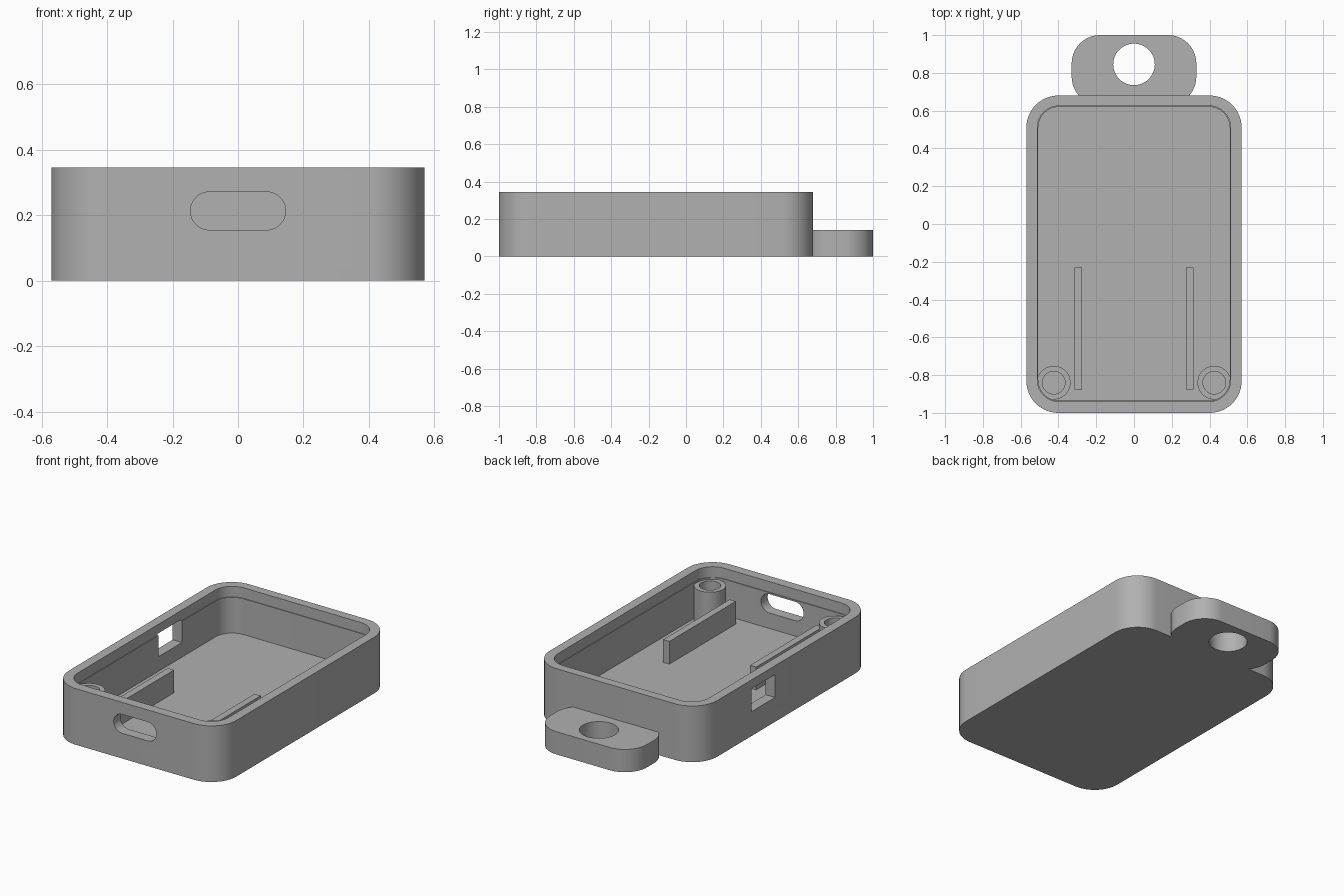
import bpy
import bmesh
from math import cos, sin, pi, radians
from mathutils import Matrix

default = bpy.data.objects.get("Cube")
if default:
    bpy.data.objects.remove(default, do_unlink=True)

grey = bpy.data.materials.new("plain grey")
grey.use_nodes = True
GREY = (0.44, 0.44, 0.44, 1)
grey.diffuse_color = GREY
grey.node_tree.nodes["Principled BSDF"].inputs["Base Color"].default_value = GREY


def rounded(x0, x1, y0, y1, r, n=14):
    """Outline of a rectangle with rounded corners."""
    corners = [(x1 - r, y1 - r), (x0 + r, y1 - r), (x0 + r, y0 + r), (x1 - r, y0 + r)]
    return [(cx + r * cos(pi / 2 * (q + i / n)), cy + r * sin(pi / 2 * (q + i / n)))
            for q, (cx, cy) in enumerate(corners) for i in range(n + 1)]


def box(x0, x1, y0, y1):
    return [(x0, y0), (x1, y0), (x1, y1), (x0, y1)]


def circle(cx, cy, r, n=48):
    return [(cx + r * cos(2 * pi * i / n), cy + r * sin(2 * pi * i / n)) for i in range(n)]


def prism(name, outline, z0, z1, matrix=Matrix()):
    """Extrude an outline from z0 to z1."""
    bm = bmesh.new()
    base = bm.faces.new([bm.verts.new((x, y, z0)) for x, y in outline])
    top = bmesh.ops.extrude_face_region(bm, geom=[base])["geom"]
    bmesh.ops.translate(bm, vec=(0, 0, z1 - z0),
                        verts=[v for v in top if isinstance(v, bmesh.types.BMVert)])
    bm.transform(matrix)
    bmesh.ops.recalc_face_normals(bm, faces=bm.faces)
    mesh = bpy.data.meshes.new(name)
    bm.to_mesh(mesh)
    bm.free()
    mesh.materials.append(grey)
    obj = bpy.data.objects.new(name, mesh)
    bpy.context.collection.objects.link(obj)
    return obj


def activate(obj):
    bpy.ops.object.select_all(action="DESELECT")
    obj.select_set(True)
    bpy.context.view_layer.objects.active = obj


def cut(obj, cutter):
    """Subtract a cutter, then discard it."""
    cutter.hide_render = True
    mod = obj.modifiers.new("cut", "BOOLEAN")
    mod.operation = "DIFFERENCE"
    mod.solver = "EXACT"
    mod.object = cutter
    activate(obj)
    bpy.ops.object.modifier_apply(modifier=mod.name)
    bpy.data.objects.remove(cutter, do_unlink=True)


def smooth(obj):
    activate(obj)
    bpy.ops.object.shade_smooth_by_angle(angle=radians(30))


HEIGHT, FLOOR = 0.345, 0.06

# Open tray with a hollow interior and a shallow lip recess at the rim
tray = prism("tray", rounded(-0.57, 0.57, -1, 0.68, 0.17), 0, HEIGHT)
cut(tray, prism("hollow", rounded(-0.507, 0.507, -0.935, 0.62, 0.11), FLOOR, 0.5))
cut(tray, prism("lip_recess", rounded(-0.512, 0.512, -0.94, 0.625, 0.115), 0.28, 0.5))

# Oblong port in the front wall
upright = Matrix.Rotation(pi / 2, 4, "X")
cut(tray, prism("port", rounded(-0.145, 0.145, 0.155, 0.271, 0.0575), 0.85, 1.1, upright))

# Square opening in the right wall
cut(tray, prism("side_opening", box(-0.7, -0.45, -0.05, 0.18), 0.15, 0.29))
smooth(tray)

# Hanging tab with a round hole
tab = prism("hanging_tab", rounded(-0.33, 0.33, 0.63, 1, 0.15), 0, 0.14)
cut(tab, prism("tab_hole", circle(0, 0.845, 0.11), -0.1, 0.3))
smooth(tab)

# Screw posts and guide ribs, one on each side
for side, s in (("left", 1), ("right", -1)):
    post = prism(side + "_screw_post", circle(s * 0.425, -0.84, 0.089), 0.03, 0.27)
    cut(post, prism("bore", circle(s * 0.425, -0.84, 0.06), FLOOR + 0.002, 0.5))
    smooth(post)
    prism(side + "_rib", box(s * 0.295 - 0.021, s * 0.295 + 0.021, -0.875, -0.23), 0.03, 0.2)
